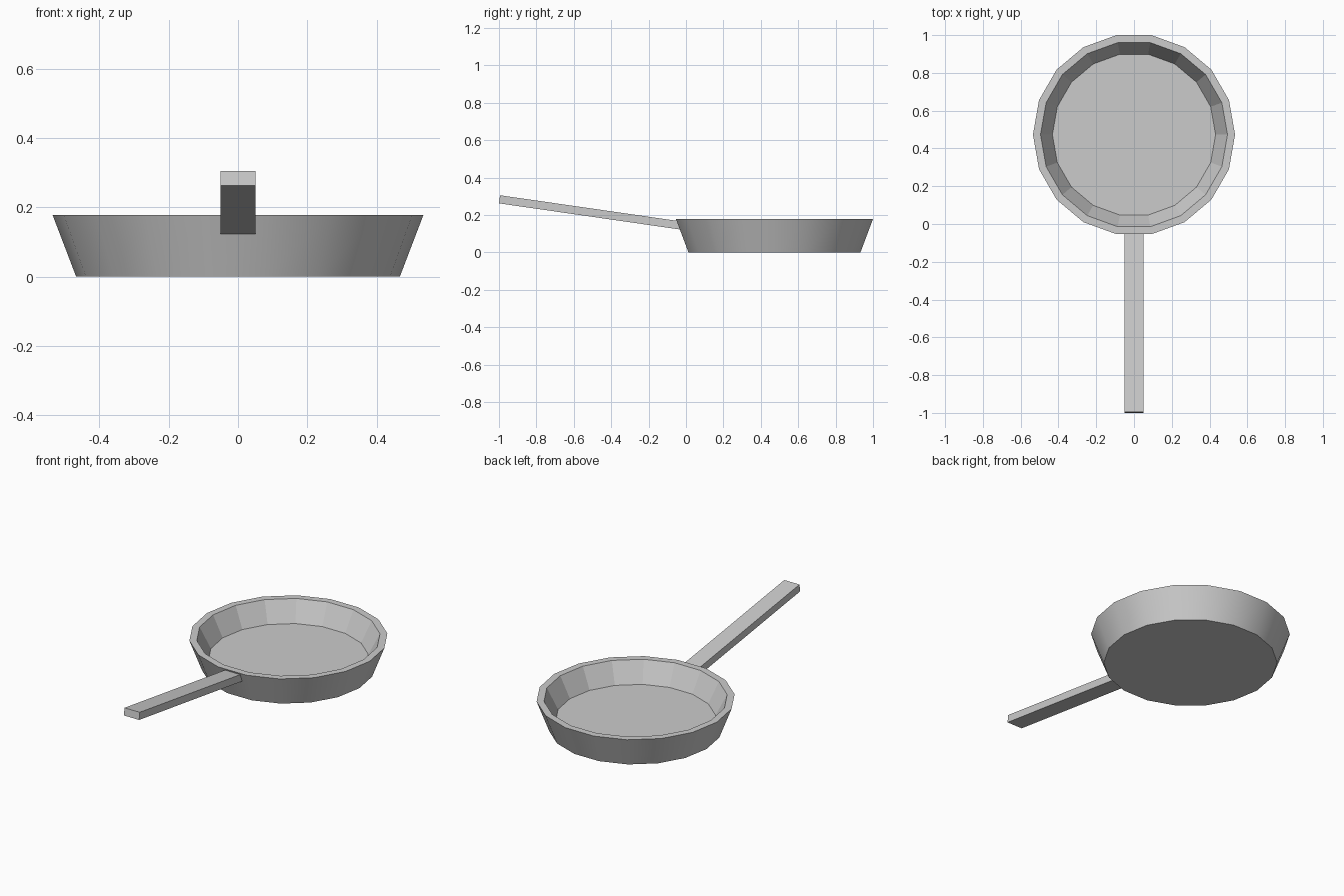
import bpy, bmesh, math

if "Cube" in bpy.data.objects:
    bpy.data.objects.remove(bpy.data.objects["Cube"])

SIDES = 18
CENTER_Y = 0.473


def finish(name, bm):
    bmesh.ops.recalc_face_normals(bm, faces=bm.faces[:])
    mesh = bpy.data.meshes.new(name)
    bm.to_mesh(mesh)
    bm.free()
    obj = bpy.data.objects.new(name, mesh)
    bpy.context.collection.objects.link(obj)
    return obj


# Pan body: base, outer wall, rim, inner wall and floor as stacked rings
bm = bmesh.new()
profile = [(0.467, 0.0), (0.535, 0.178), (0.495, 0.178), (0.432, 0.058)]
rings = []
for radius, z in profile:
    ring = []
    for i in range(SIDES):
        a = 2 * math.pi * i / SIDES
        ring.append(bm.verts.new((radius * math.cos(a), CENTER_Y + radius * math.sin(a), z)))
    rings.append(ring)
for level, (low, high) in enumerate(zip(rings, rings[1:])):
    for i in range(SIDES):
        j = (i + 1) % SIDES
        face = bm.faces.new((low[i], low[j], high[j], high[i]))
        face.smooth = level == 0  # only the outer wall is smooth
bm.faces.new(rings[0])
bm.faces.new(rings[-1])
finish("pan_body", bm)

# Handle: sloped bar, its inner end set into the outer wall
bm = bmesh.new()
side = [(-1.0, 0.262), (-0.994, 0.305), (-0.045, 0.168), (-0.031, 0.122)]
face = bm.faces.new([bm.verts.new((-0.05, y, z)) for y, z in side])
result = bmesh.ops.extrude_face_region(bm, geom=[face])
moved = [g for g in result["geom"] if isinstance(g, bmesh.types.BMVert)]
bmesh.ops.translate(bm, verts=moved, vec=(0.1, 0, 0))
finish("handle", bm)
